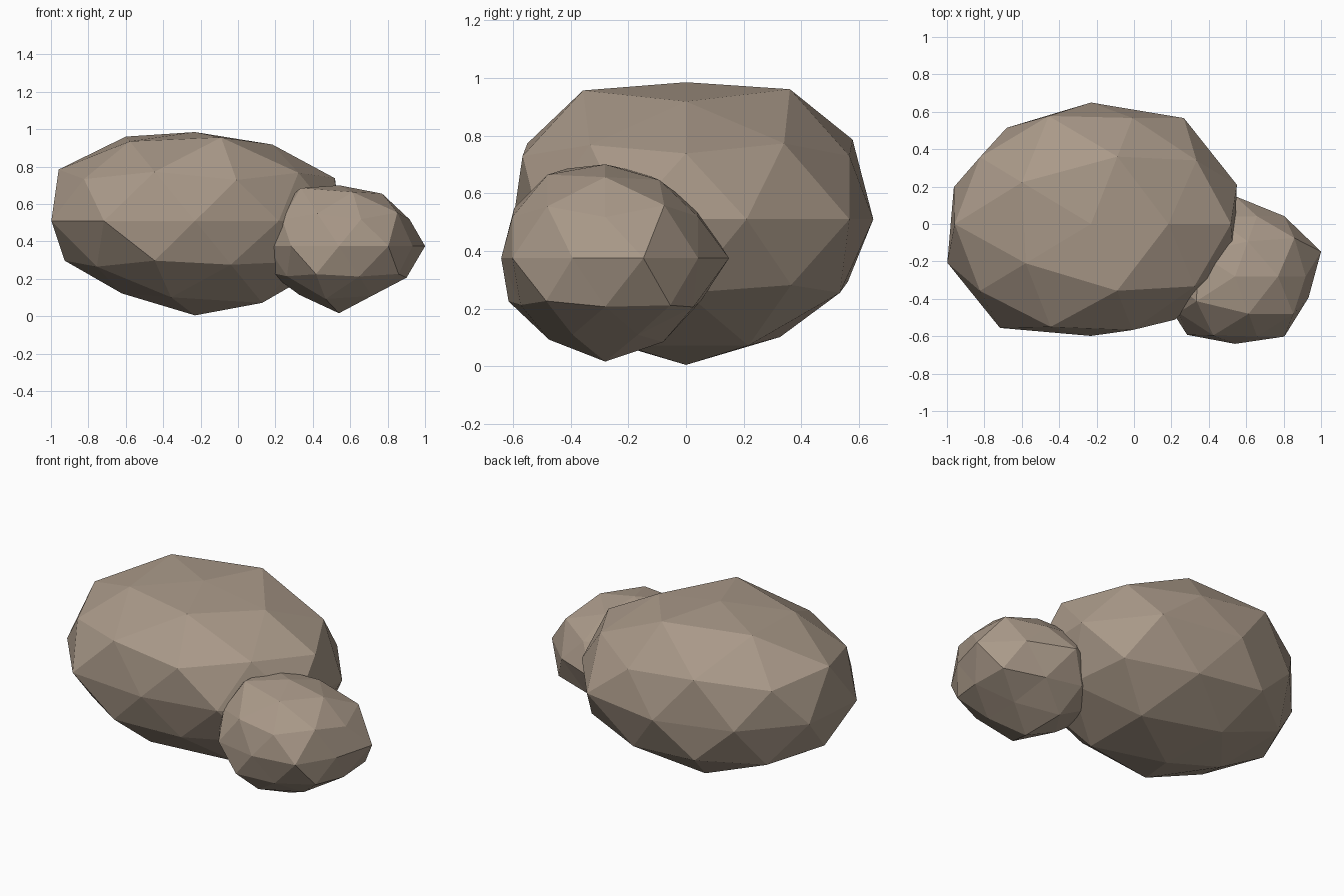
import bpy, bmesh, math

stone = bpy.data.materials.new("stone")
stone.diffuse_color = (0.40, 0.32, 0.25, 1)


def rock(name, centre, scale, radii):
    """Low-poly icosphere; radii push each vertex in or out, ring by ring from the bottom up."""
    bm = bmesh.new()
    bmesh.ops.create_icosphere(bm, subdivisions=2, radius=1)

    def ring_order(v):
        angle = round(math.degrees(math.atan2(v.co.y, v.co.x))) % 360
        return (round(v.co.z, 1), angle)

    for v, r in zip(sorted(bm.verts, key=ring_order), radii):
        v.co = [c + u * s * r for c, u, s in zip(centre, v.co, scale)]
    mesh = bpy.data.meshes.new(name)
    bm.to_mesh(mesh)
    bm.free()
    mesh.materials.append(stone)
    obj = bpy.data.objects.new(name, mesh)
    bpy.context.collection.objects.link(obj)
    return obj


# Large boulder
rock("large_rock", (-0.23, 0, 0.51), (0.82, 0.68, 0.50), [
    1.01,
    1.03, 0.96, 0.91, 0.96, 1.03,
    0.97, 0.97, 0.95, 0.93, 0.89,
    1.02, 0.97, 0.95, 0.95, 0.97,
    1.0, 1.03, 0.955, 0.935, 0.94, 0.985, 1.01, 0.88, 0.93, 0.98,
    1.02, 0.98, 1.0, 1.0, 0.98,
    1.0, 1.05, 1.045, 1.0, 0.98,
    0.96, 1.06, 1.06, 1.0, 1.05,
    0.95])

# Small boulder leaning into it
rock("small_rock", (0.54, -0.28, 0.375), (0.44, 0.39, 0.332), [
    1.08,
    0.94, 1.03, 0.92, 1.0, 0.94,
    0.965, 0.97, 0.97, 0.92, 0.93,
    1.1, 1.0, 0.95, 1.01, 1.0,
    1.1, 1.02, 1.1, 1.0, 1.0, 0.92, 0.99, 0.925, 1.02, 0.94,
    0.96, 0.97, 0.97, 0.95, 0.97,
    1.05, 1.0, 0.95, 1.0, 1.03,
    0.995, 0.96, 1.05, 1.1, 1.025,
    0.98])
